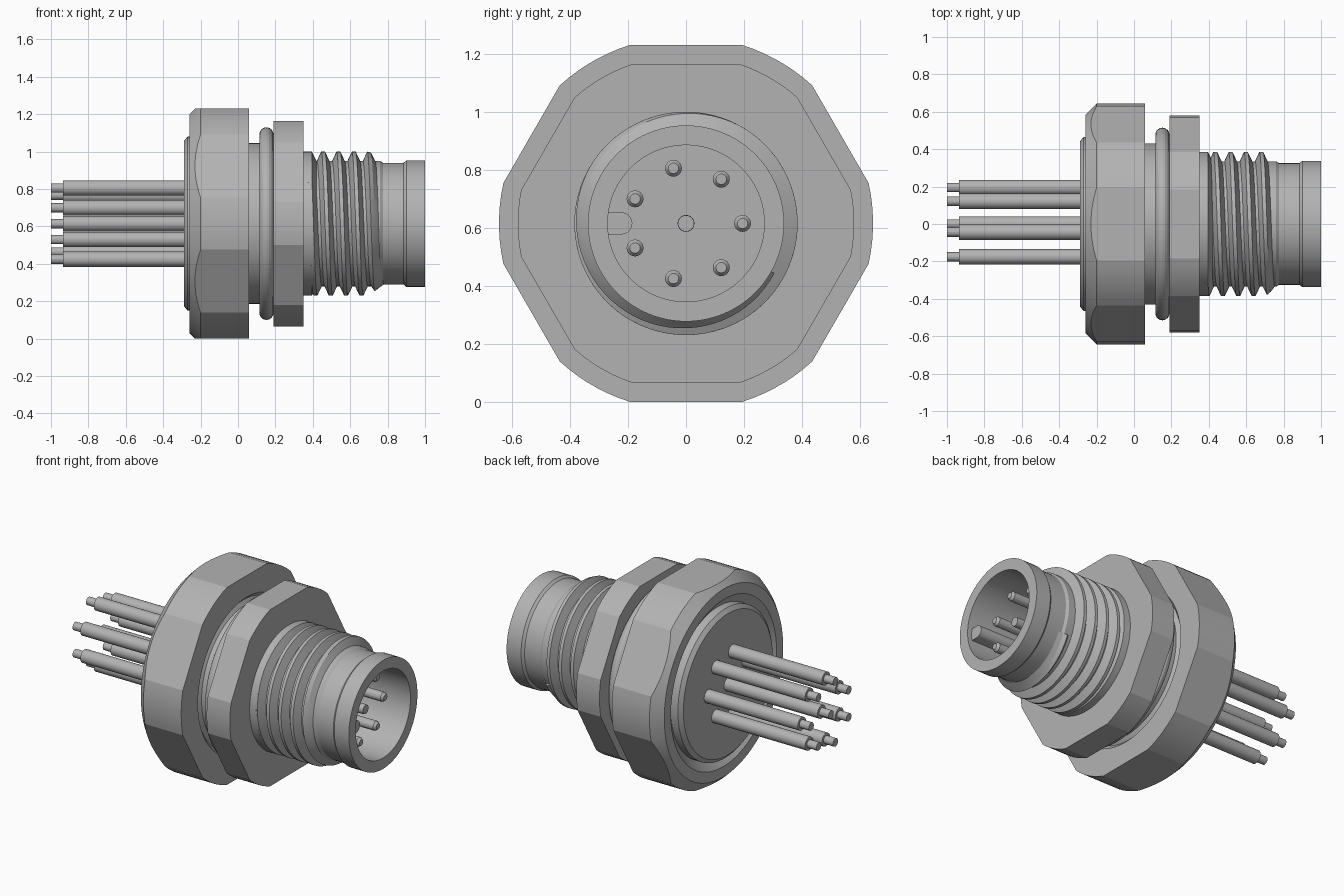
import bpy, bmesh
from math import sin, cos, pi, tau, acos, radians

cube = bpy.data.objects.get("Cube")
if cube:
    bpy.data.objects.remove(cube, do_unlink=True)

AXIS_Z = 0.615   # height of the connector axis, which runs along x

metal = bpy.data.materials.new("plain grey metal")
metal.use_nodes = True
GREY = (0.45, 0.45, 0.45, 1)
metal.diffuse_color = GREY
metal.node_tree.nodes["Principled BSDF"].inputs["Base Color"].default_value = GREY


def polar(x, r, a, cy=0, cz=0):
    return (x, cy + r * cos(a), AXIS_Z + cz + r * sin(a))


def skin(name, rows, wrap_rows=True, wrap_points=False, caps=False):
    """Join rows of points with quads, then weld and shade."""
    bm = bmesh.new()
    grid = [[bm.verts.new(p) for p in row] for row in rows]
    n, m = len(grid), len(grid[0])
    for i in range(n if wrap_rows else n - 1):
        for j in range(m if wrap_points else m - 1):
            a, b = grid[i], grid[(i + 1) % n]
            k = (j + 1) % m
            bm.faces.new((a[j], a[k], b[k], b[j]))
    if caps:
        bm.faces.new(grid[0])
        bm.faces.new(grid[-1])
    bmesh.ops.remove_doubles(bm, verts=bm.verts, dist=1e-5)
    bmesh.ops.recalc_face_normals(bm, faces=bm.faces)
    mesh = bpy.data.meshes.new(name)
    bm.to_mesh(mesh)
    bm.free()
    mesh.materials.append(metal)
    obj = bpy.data.objects.new(name, mesh)
    bpy.context.collection.objects.link(obj)
    bpy.ops.object.select_all(action='DESELECT')
    obj.select_set(True)
    bpy.context.view_layer.objects.active = obj
    bpy.ops.object.shade_smooth_by_angle(angle=radians(15))
    return obj


def lathe(name, profile, cy=0, cz=0, segs=96, closed=False):
    """Turn a profile of (x, radius) about an axis parallel to x."""
    rows = [[polar(x, r, tau * i / segs, cy, cz) for x, r in profile] for i in range(segs)]
    return skin(name, rows, wrap_points=closed)


def hex_ring(name, x0, x1, apothem, corner_r, face_r, hole):
    """Hexagon with rounded corners, a conical chamfer at x0 and a turned hole."""
    flat = acos(apothem / corner_r)
    offsets = [-flat + flat * i / 6 for i in range(13)]
    offsets += [flat + (pi / 3 - 2 * flat) * i / 7 for i in range(1, 7)]
    rows = []
    for k in range(6):
        for o in offsets:
            a = pi / 6 + k * pi / 3 + o
            r = apothem / cos(o) if abs(o) <= flat else corner_r
            start = min(r, face_r)
            section = [(x0, start), (x0 + r - start, r), (x1, r)] + hole
            rows.append([polar(x, q, a) for x, q in section])
    return skin(name, rows, wrap_points=True)


# Main turned body with the hollow plug end
lathe("body_shell", [
    (-0.29, 0), (-0.29, 0.44), (-0.27, 0.465), (0.03, 0.465), (0.05, 0.43),
    (0.2, 0.43), (0.2, 0.385), (0.395, 0.385), (0.42, 0.335), (0.76, 0.335),
    (0.775, 0.325), (0.885, 0.325), (0.9, 0.338), (1, 0.338), (1, 0.27),
    (0.55, 0.27), (0.55, 0)])

# Lock nut and fixed hexagon flange
hex_ring("lock_nut", -0.26, 0.06, 0.615, 0.645, 0.585,
         [(0.06, 0.48), (0.03, 0.45), (-0.21, 0.45), (-0.26, 0.52)])
hex_ring("hex_flange", 0.19, 0.35, 0.55, 0.58, 1, [(0.35, 0.36), (0.19, 0.36)])

# Sealing ring
lathe("seal_ring", [(0.152 + 0.038 * cos(tau * i / 16), 0.477 + 0.038 * sin(tau * i / 16))
                    for i in range(16)], closed=True)

# Helical thread, trimmed by a lead-in cone at its free end
PITCH, STEPS = 0.082, 72
rows = []
for i in range(int(STEPS * 4.6)):
    turn = i / STEPS
    x = 0.38 + PITCH * turn
    a = pi / 2 + tau * (turn + (0.38 - 0.455) / PITCH)
    row = []
    for dx, r in ((-0.038, 0.325), (-0.01, 0.385), (0.01, 0.385), (0.038, 0.325)):
        row.append(polar(x + dx, min(r, 0.325 + max(0, 0.775 - x - dx) * 0.85), a))
    rows.append(row)
skin("thread", rows, wrap_rows=False, wrap_points=True, caps=True)

# Contacts and wires: seven round the circle and one in the middle
spots = [(0.195 * cos(tau * i / 7), 0.195 * sin(tau * i / 7)) for i in range(7)]
spots.append((0, 0))
for n, (cy, cz) in enumerate(spots, 1):
    tip = 0.028 if n == 8 else 0.018
    lathe(f"pin_{n}", [(0.54, 0), (0.54, 0.029), (0.865, 0.029), (0.88, tip), (0.88, 0)],
          cy, cz, 24)
    lathe(f"wire_sleeve_{n}", [(-0.28, 0), (-0.28, 0.041), (-0.935, 0.041), (-0.935, 0)],
          cy, cz, 32)
    lathe(f"wire_core_{n}", [(-0.93, 0), (-0.93, 0.025), (-1, 0.025), (-1, 0)], cy, cz, 24)

# Round-nosed key inside the plug
outline = [(-0.285, -0.038), (-0.285, 0.038)]
outline += [(-0.223 + 0.038 * sin(pi * i / 12), 0.038 * cos(pi * i / 12)) for i in range(13)]
skin("key", [[(x, y, AXIS_Z + z) for y, z in outline] for x in (0.54, 0.97)],
     wrap_rows=False, wrap_points=True, caps=True)
